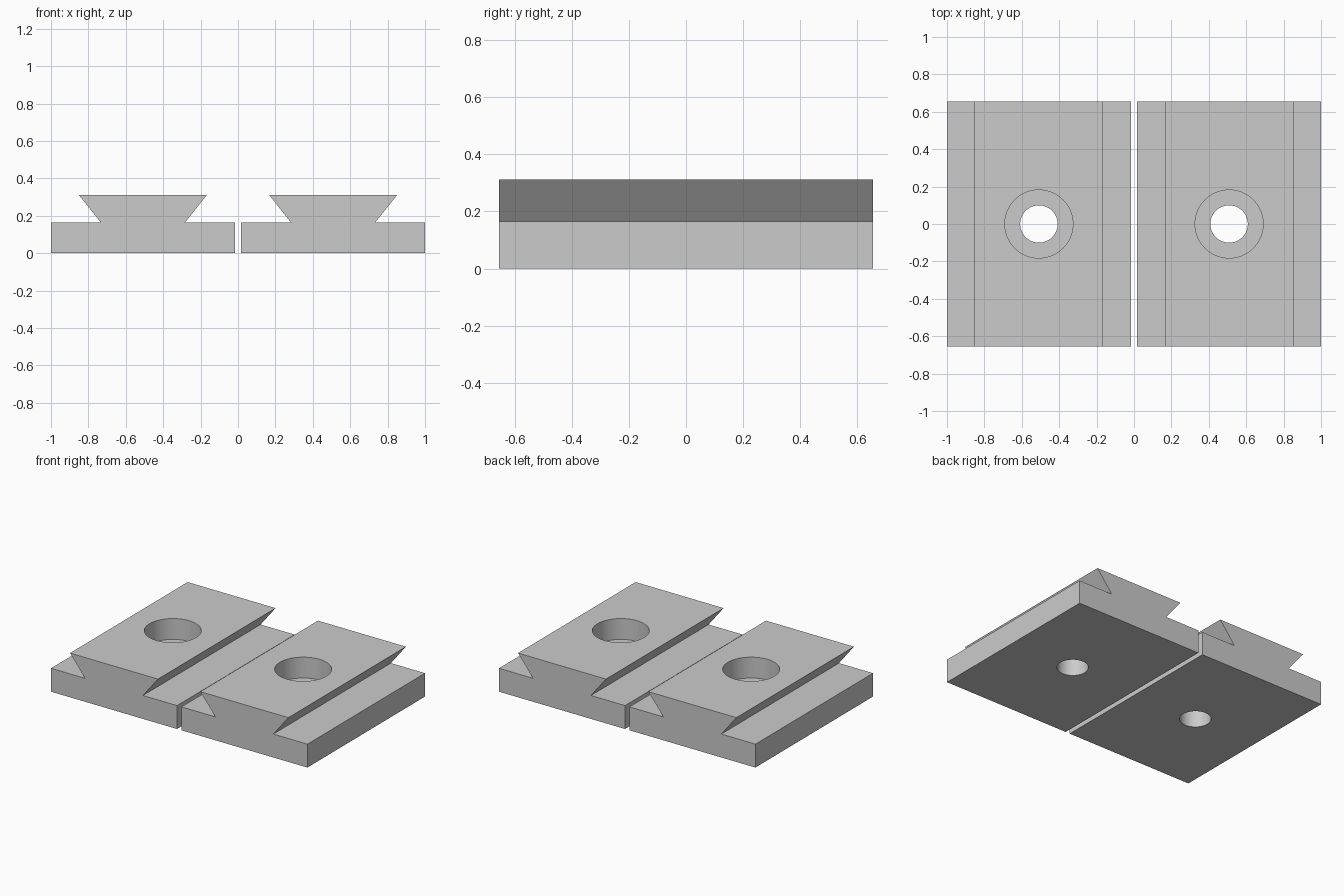
import bpy, bmesh, math

if "Cube" in bpy.data.objects:
    bpy.data.objects.remove(bpy.data.objects["Cube"])

HALF_DEPTH = 0.655
CENTRE_X = 0.5085
BASE_TOP = 0.165
TOP = 0.312

grey = bpy.data.materials.new("light_grey")
grey.diffuse_color = (0.6, 0.6, 0.6, 1)
grey.use_nodes = True
grey.node_tree.nodes["Principled BSDF"].inputs["Base Color"].default_value = grey.diffuse_color


def mesh_object(name, bm):
    bmesh.ops.recalc_face_normals(bm, faces=bm.faces)
    mesh = bpy.data.meshes.new(name)
    bm.to_mesh(mesh)
    bm.free()
    mesh.materials.append(grey)
    obj = bpy.data.objects.new(name, mesh)
    bpy.context.collection.objects.link(obj)
    return obj


def dovetail_block(name, cx):
    # Base slab with flared rail, as one extruded profile
    half = [(0.4915, 0), (0.4915, BASE_TOP), (0.226, BASE_TOP), (0.343, TOP)]
    profile = half + [(-x, z) for x, z in reversed(half)]
    bm = bmesh.new()
    face = bm.faces.new([bm.verts.new((cx + x, -HALF_DEPTH, z)) for x, z in profile])
    new = bmesh.ops.extrude_face_region(bm, geom=[face])["geom"]
    verts = [v for v in new if isinstance(v, bmesh.types.BMVert)]
    bmesh.ops.translate(bm, verts=verts, vec=(0, 2 * HALF_DEPTH, 0))
    return mesh_object(name, bm)


def stepped_hole_cutter(name, cx, sides=64):
    # Through hole with a wider counterbore above
    steps = [(0.1, -0.1), (0.1, BASE_TOP), (0.182, BASE_TOP), (0.182, 0.5)]
    bm = bmesh.new()
    rings = [[bm.verts.new((cx + r * math.cos(2 * math.pi * i / sides),
                            r * math.sin(2 * math.pi * i / sides), z))
              for i in range(sides)] for r, z in steps]
    for a, b in zip(rings, rings[1:]):
        for i in range(sides):
            j = (i + 1) % sides
            bm.faces.new((a[i], a[j], b[j], b[i]))
    bm.faces.new(rings[0])
    bm.faces.new(rings[-1])
    return mesh_object(name, bm)


for side, sign in (("left", -1), ("right", 1)):
    block = dovetail_block(side + "_dovetail_block", sign * CENTRE_X)
    cutter = stepped_hole_cutter(side + "_hole_cutter", sign * CENTRE_X)
    cut = block.modifiers.new("counterbored_hole", 'BOOLEAN')
    cut.operation = 'DIFFERENCE'
    cut.solver = 'EXACT'
    cut.object = cutter
    bpy.ops.object.select_all(action='DESELECT')
    block.select_set(True)
    bpy.context.view_layer.objects.active = block
    bpy.ops.object.modifier_apply(modifier=cut.name)
    bpy.data.objects.remove(cutter)
    bpy.ops.object.shade_smooth_by_angle(angle=math.radians(30))
